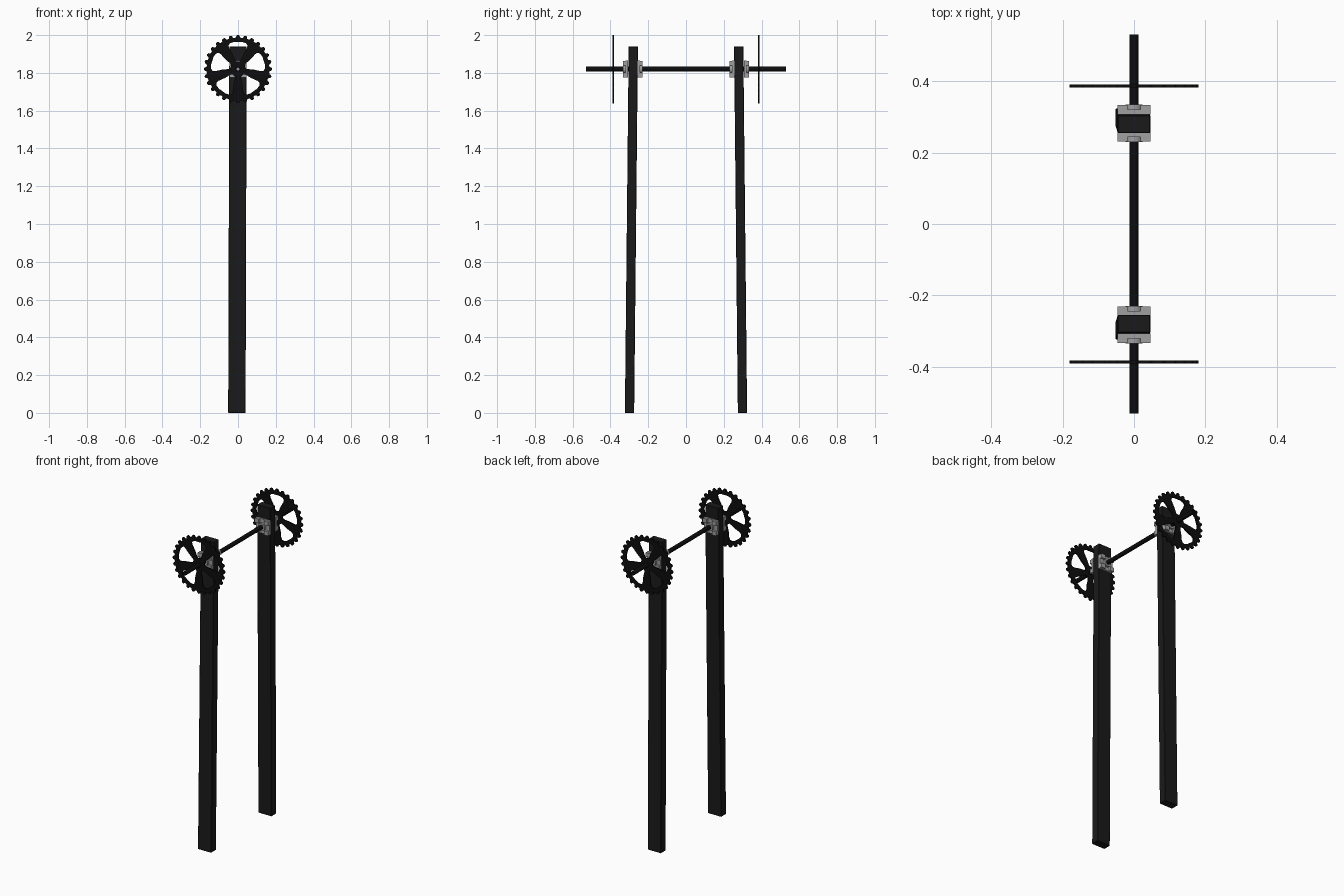
import bpy, bmesh
from math import sin, cos, pi, radians
from mathutils import Matrix, Vector

if "Cube" in bpy.data.objects:
    bpy.data.objects.remove(bpy.data.objects["Cube"])

AXLE_Z = 1.82


def material(name, rgb):
    m = bpy.data.materials.new(name)
    m.diffuse_color = (*rgb, 1)
    m.use_nodes = True
    m.node_tree.nodes["Principled BSDF"].inputs["Base Color"].default_value = m.diffuse_color
    return m


WOOD = material("dark_wood", (0.010, 0.010, 0.010))
IRON = material("black_iron", (0.004, 0.004, 0.004))
STEEL = material("grey_steel", (0.35, 0.35, 0.35))


def finish(bm, name, mat, smooth=False):
    bmesh.ops.recalc_face_normals(bm, faces=bm.faces)
    me = bpy.data.meshes.new(name)
    bm.to_mesh(me)
    bm.free()
    ob = bpy.data.objects.new(name, me)
    bpy.context.collection.objects.link(ob)
    me.materials.append(mat)
    if smooth:
        bpy.ops.object.select_all(action='DESELECT')
        bpy.context.view_layer.objects.active = ob
        ob.select_set(True)
        bpy.ops.object.shade_smooth_by_angle(angle=radians(35))
    return ob


def box(bm, centre, size):
    bmesh.ops.create_cube(bm, size=1, matrix=Matrix.Translation(centre)
                          @ Matrix.Diagonal((*size, 1)))


def tube(bm, y0, y1, outer, inner, segs=24, x=0, z=AXLE_Z):
    # hollow cylinder along y
    rings = []
    for y, r in ((y0, outer), (y1, outer), (y1, inner), (y0, inner)):
        rings.append([bm.verts.new((x + r * cos(2 * pi * i / segs), y,
                                    z + r * sin(2 * pi * i / segs))) for i in range(segs)])
    for k in range(4):
        a, b = rings[k], rings[(k + 1) % 4]
        for i in range(segs):
            j = (i + 1) % segs
            bm.faces.new((a[i], a[j], b[j], b[i]))


def post(name, s):
    # leaning timber, bevelled edges
    bm = bmesh.new()
    rows = []
    for x, y, z in ((-0.006, 0.299, 0), (0, 0.279, 1.94)):
        rows.append([bm.verts.new((x + dx * 0.046, s * (y + dy * 0.0245), z))
                     for dx, dy in ((-1, -1), (1, -1), (1, 1), (-1, 1))])
    bm.faces.new(rows[0])
    bm.faces.new(rows[1])
    for i in range(4):
        j = (i + 1) % 4
        bm.faces.new((rows[0][i], rows[0][j], rows[1][j], rows[1][i]))
    bmesh.ops.bevel(bm, geom=bm.edges[:], offset=0.002, segments=1, affect='EDGES')
    finish(bm, name, WOOD)


def bearing(name, y, out):
    # square flange, four corner blocks, bolts and a round boss
    bm = bmesh.new()
    box(bm, (0, y + out * 0.006, AXLE_Z), (0.092, 0.014, 0.09))
    for sx in (-1, 1):
        for sz in (-1, 1):
            box(bm, (sx * 0.032, y + out * 0.019, AXLE_Z + sz * 0.031), (0.028, 0.014, 0.026))
    tube(bm, y, y + out * 0.027, 0.024, 0.0125)
    finish(bm, name, STEEL, True)


def sprocket(name, y):
    # flat toothed wheel with five rounded windows
    cu = bpy.data.curves.new(name, 'CURVE')
    cu.dimensions = '2D'
    cu.fill_mode = 'BOTH'
    cu.extrude = 0.004

    def loop(pts):
        sp = cu.splines.new('POLY')
        sp.points.add(len(pts) - 1)
        for p, (r, a) in zip(sp.points, pts):
            p.co = (r * cos(a), r * sin(a), 0, 1)
        sp.use_cyclic_u = True

    n = 28
    loop([(r, 2 * pi * (i + f) / n) for i in range(n)
          for f, r in ((-0.48, 0.166), (-0.30, 0.168), (-0.2, 0.178), (0, 0.181),
                       (0.2, 0.178), (0.30, 0.168))])
    half = [(0.040, 5), (0.043, 14), (0.052, 18), (0.085, 20), (0.120, 23),
            (0.135, 22), (0.143, 17), (0.145, 9)]
    shape = half + [(r, -a) for r, a in reversed(half)]
    for k in range(5):
        loop([(r, radians(90 + 72 * k + a)) for r, a in shape])
    loop([(0.0122, 2 * pi * i / 24) for i in range(24)])
    ob = bpy.data.objects.new(name, cu)
    bpy.context.collection.objects.link(ob)
    cu.materials.append(IRON)
    ob.location = (0, y, AXLE_Z)
    ob.rotation_euler = (pi / 2, 0, 0)
    bpy.ops.object.select_all(action='DESELECT')
    bpy.context.view_layer.objects.active = ob
    ob.select_set(True)
    bpy.ops.object.convert(target='MESH')


# axle pipe
bm = bmesh.new()
tube(bm, -0.53, 0.53, 0.013, 0.008)
finish(bm, "axle", IRON, True)

# mirrored pairs
for side, s in (("front", -1), ("back", 1)):
    post(side + "_post", s)
    bearing(side + "_outer_bearing", s * 0.307, s)
    bearing(side + "_inner_bearing", s * 0.257, -s)
    sprocket(side + "_sprocket", s * 0.386)
